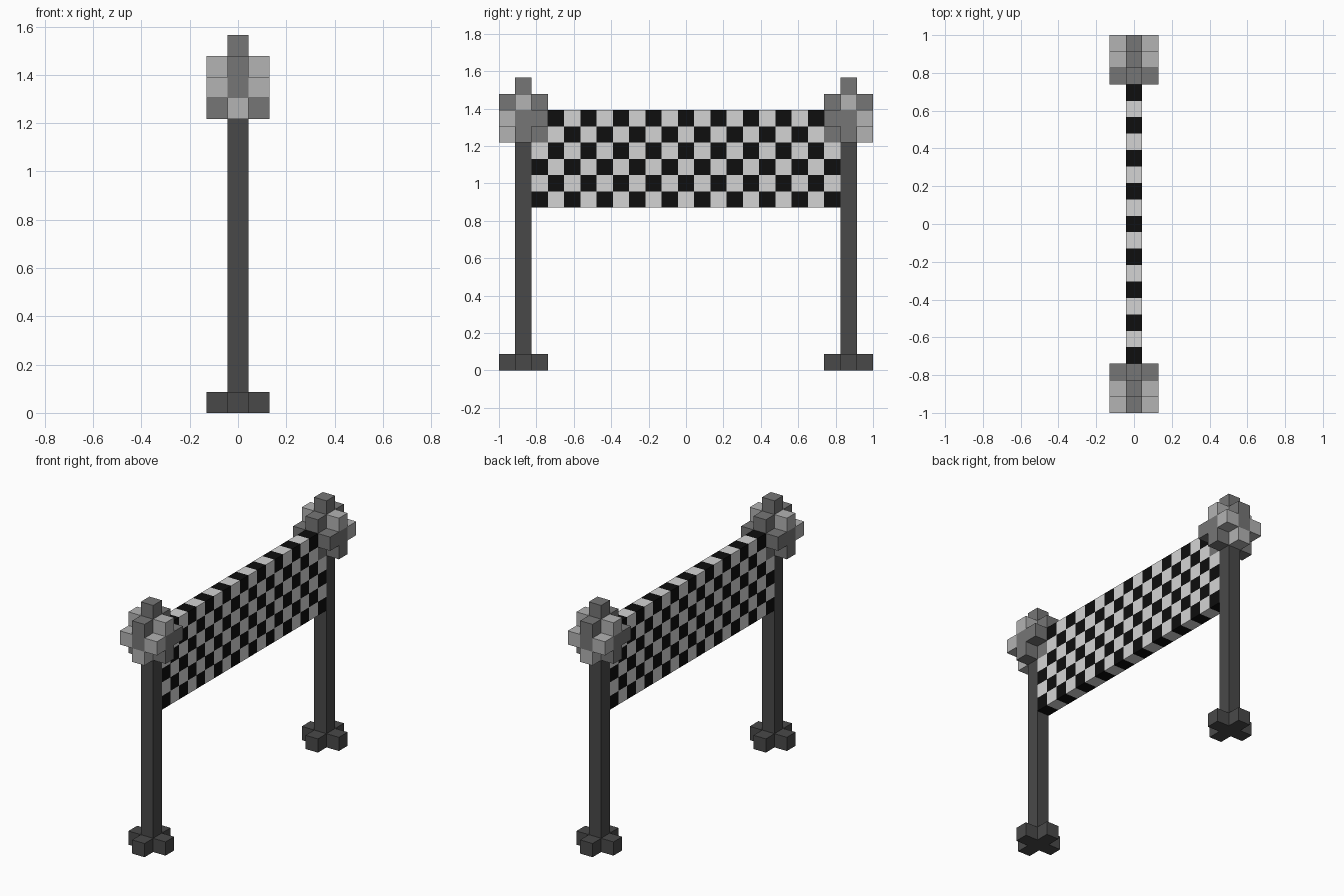
import bpy, bmesh
from mathutils import Vector

if "Cube" in bpy.data.objects:
    bpy.data.objects.remove(bpy.data.objects["Cube"])

U = 2 / 23          # block size: the model is 23 blocks long


def material(name, srgb):
    v = srgb / 255
    v = v / 12.92 if v <= 0.04045 else ((v + 0.055) / 1.055) ** 2.4
    m = bpy.data.materials.new(name)
    m.diffuse_color = (v, v, v, 1)
    m.use_nodes = True
    m.node_tree.nodes["Principled BSDF"].inputs["Base Color"].default_value = m.diffuse_color
    return m


MATS = [material("charcoal", 73), material("mid_grey", 118), material("light_grey", 179),
        material("white", 212), material("black", 14)]
CHARCOAL, MID, LIGHT, WHITE, BLACK = range(5)

DIRS = [Vector(d) for d in ((1, 0, 0), (-1, 0, 0), (0, 1, 0), (0, -1, 0), (0, 0, 1), (0, 0, -1))]


def build(name, cells, occupied):
    """Make one object from blocks {(x, y, z): colour}, leaving out buried faces."""
    bm = bmesh.new()
    for cell, colour in cells.items():
        centre = Vector(cell) + Vector((0, 0, 0.5))
        for d in DIRS:
            if tuple(int(c) for c in Vector(cell) + d) in occupied:
                continue
            a = Vector((d.y, d.z, d.x))
            b = d.cross(a)
            corners = [(centre + (d + a * s + b * t) / 2) * U
                       for s, t in ((-1, -1), (1, -1), (1, 1), (-1, 1))]
            face = bm.faces.new([bm.verts.new(c) for c in corners])
            face.material_index = colour
    bmesh.ops.remove_doubles(bm, verts=bm.verts, dist=1e-4)
    # merge flat areas of one colour
    bmesh.ops.dissolve_limit(bm, angle_limit=0.01, verts=bm.verts, edges=bm.edges,
                             delimit={'MATERIAL'})
    mesh = bpy.data.meshes.new(name)
    bm.to_mesh(mesh)
    bm.free()
    for m in MATS:
        mesh.materials.append(m)
    bpy.context.collection.objects.link(bpy.data.objects.new(name, mesh))


parts = {}
for side, label in ((-1, "left"), (1, "right")):
    y0 = 10 * side
    # post and cross-shaped foot
    parts[label + "_post"] = {(0, y0, z): CHARCOAL for z in range(14)}
    parts[label + "_foot"] = {(x, y0 + y, 0): CHARCOAL
                              for x, y in ((1, 0), (-1, 0), (0, 1), (0, -1))}
    # rounded cluster on the post: cross, full square, cross, single block
    ball = {(0, y0, 17): MID}
    for z in (14, 15, 16):
        for x in (-1, 0, 1):
            for o in (-1, 0, 1):            # o = 1 points outward
                corner = x != 0 and o != 0
                if corner and z != 15:
                    continue
                light = ((z == 16 and x != 0) or (z == 15 and corner and o == 1)
                         or (z == 14 and x == 0 and o == 1))
                ball[(x, y0 + o * side, z)] = LIGHT if light else MID
    parts[label + "_pompom"] = ball

# checkered banner between the posts
taken = {c for cells in parts.values() for c in cells}
parts["checkered_banner"] = {(0, y, z): BLACK if (y + z) % 2 else WHITE
                             for y in range(-9, 10) for z in range(10, 16)
                             if (0, y, z) not in taken}

occupied = {c for cells in parts.values() for c in cells}
for name, cells in parts.items():
    build(name, cells, occupied)
